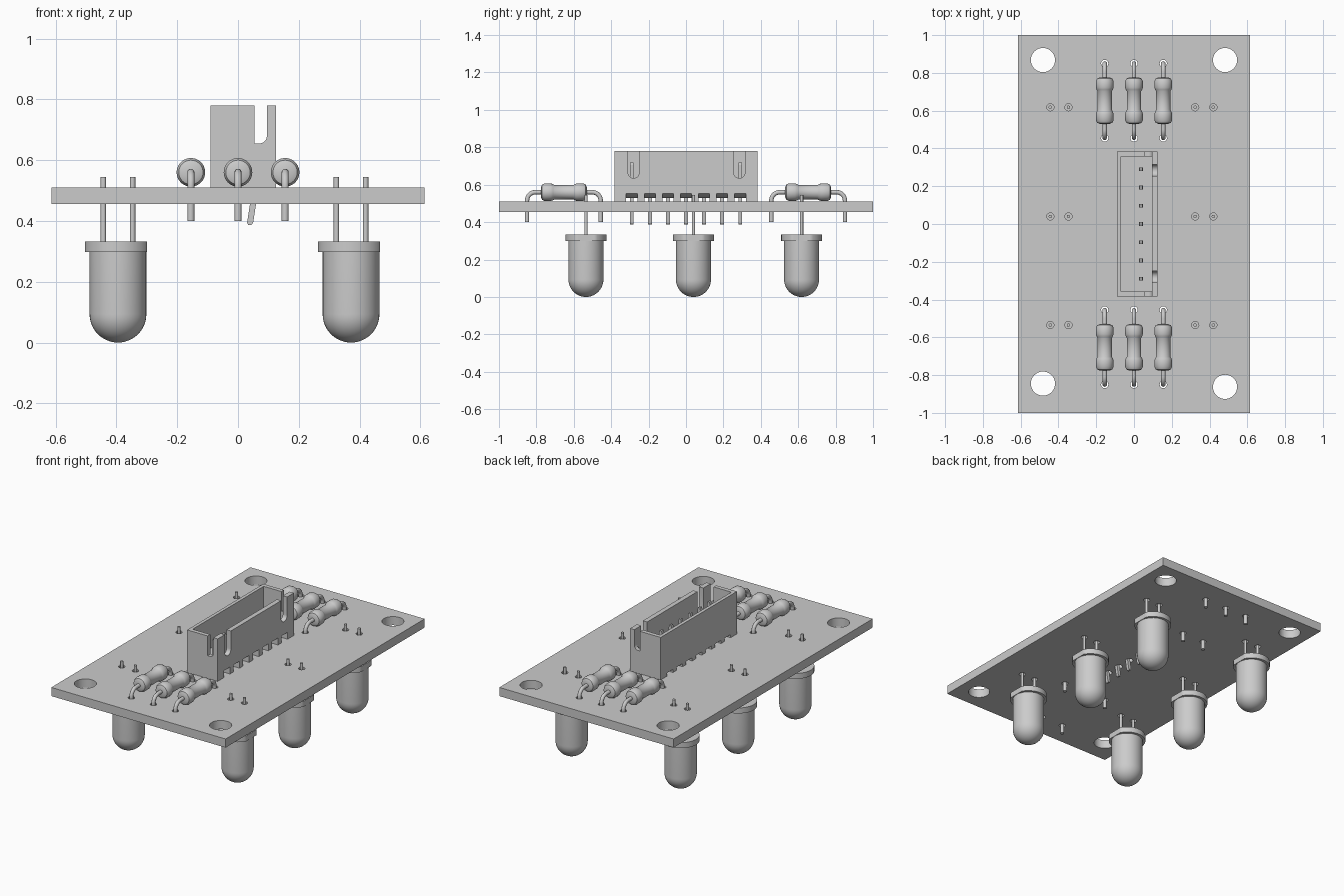
import bpy, bmesh
from math import sin, cos, pi, radians
from mathutils import Matrix, Vector

cube = bpy.data.objects.get("Cube")
if cube:
    bpy.data.objects.remove(cube, do_unlink=True)

grey = bpy.data.materials.new("plain_grey")
grey.use_nodes = True
grey.diffuse_color = (0.6, 0.6, 0.6, 1)
grey.node_tree.nodes["Principled BSDF"].inputs["Base Color"].default_value = (0.6, 0.6, 0.6, 1)

BOARD_LOW, BOARD_TOP = 0.455, 0.51


def activate(ob):
    bpy.ops.object.select_all(action='DESELECT')
    ob.select_set(True)
    bpy.context.view_layer.objects.active = ob


def smooth_by_angle(ob):
    activate(ob)
    bpy.ops.object.shade_smooth_by_angle(angle=radians(35))


def finish(name, bm, smooth=False):
    bmesh.ops.recalc_face_normals(bm, faces=bm.faces)
    mesh = bpy.data.meshes.new(name)
    bm.to_mesh(mesh)
    bm.free()
    mesh.materials.append(grey)
    ob = bpy.data.objects.new(name, mesh)
    bpy.context.collection.objects.link(ob)
    if smooth:
        smooth_by_angle(ob)
    return ob


def add_box(bm, x, y, z):
    size = Vector((x[1] - x[0], y[1] - y[0], z[1] - z[0]))
    mid = Vector((sum(x), sum(y), sum(z))) / 2
    bmesh.ops.create_cube(bm, size=1, matrix=Matrix.Translation(mid) @ Matrix.Diagonal(size).to_4x4())


def add_rod(bm, x, y, z, r, sides=20):
    bmesh.ops.create_cone(bm, cap_ends=True, segments=sides, radius1=r, radius2=r, depth=z[1] - z[0],
                          matrix=Matrix.Translation((x, y, sum(z) / 2)))


def add_prism(bm, points, depth):
    """Closed outline of 3D points, pushed along a depth vector."""
    face = bm.faces.new([bm.verts.new(p) for p in points])
    out = bmesh.ops.extrude_face_region(bm, geom=[face])
    bmesh.ops.translate(bm, vec=depth, verts=[v for v in out["geom"] if isinstance(v, bmesh.types.BMVert)])


def add_lathe(bm, profile, matrix, steps=40):
    verts = [bm.verts.new((r, 0, z)) for r, z in profile]
    edges = [bm.edges.new(pair) for pair in zip(verts, verts[1:])]
    bmesh.ops.spin(bm, geom=verts + edges, cent=(0, 0, 0), axis=(0, 0, 1), angle=2 * pi, steps=steps)
    bmesh.ops.remove_doubles(bm, verts=bm.verts, dist=0.0001)
    bmesh.ops.transform(bm, matrix=matrix, verts=bm.verts)


def cut(ob, bm):
    cutter = finish("cutter", bm)
    cutter.hide_render = True
    mod = ob.modifiers.new("cut", 'BOOLEAN')
    mod.operation, mod.solver, mod.object = 'DIFFERENCE', 'EXACT', cutter
    activate(ob)
    bpy.ops.object.modifier_apply(modifier=mod.name)
    bpy.data.objects.remove(cutter, do_unlink=True)


led_x = (-0.395, 0.372)
led_y = (-0.535, 0.04, 0.618)
resistor_x = (-0.155, 0, 0.155)
pin_x = 0.037
pin_y = [0.0965 * i for i in range(-3, 4)]

# Circuit board with mounting holes and lead holes
bm = bmesh.new()
add_box(bm, (-0.613, 0.613), (-1, 1), (BOARD_LOW, BOARD_TOP))
board = finish("circuit_board", bm)
bm = bmesh.new()
through = (0.4, 0.6)
for x, y in ((-0.482, 0.868), (0.482, 0.868), (-0.482, -0.845), (0.482, -0.862)):
    add_rod(bm, x, y, through, 0.064, 40)
for x in led_x:
    for y in led_y:
        for dx in (-0.048, 0.048):
            add_rod(bm, x + dx, y, through, 0.019)
for x in resistor_x:
    for y in (-0.85, -0.455, 0.455, 0.85):
        add_rod(bm, x, y, through, 0.019)
for y in pin_y:
    add_rod(bm, pin_x, y, through, 0.022)
cut(board, bm)
smooth_by_angle(board)

# Lamps hanging below the board: domed body, flange with one flat, two legs
R = 0.0935
dome = [(R * sin(a), R - R * cos(a)) for a in [pi / 2 * i / 12 for i in range(13)]]
for x in led_x:
    for y in led_y:
        bm = bmesh.new()
        add_lathe(bm, dome + [(R, 0.305), (0, 0.305)], Matrix.Translation((x, y, 0)))
        finish("lamp_body", bm, True)
        bm = bmesh.new()
        add_rod(bm, 0, 0, (0.298, 0.333), 0.109, 64)
        for v in bm.verts:
            v.co.x = min(v.co.x, 0.096)
        bmesh.ops.translate(bm, vec=(x, y, 0), verts=bm.verts)
        finish("lamp_flange", bm, True)
        bm = bmesh.new()
        for dx in (-0.048, 0.048):
            add_rod(bm, x + dx, y, (0.325, 0.545), 0.009, 16)
        finish("lamp_legs", bm, True)

# Resistors: dumbbell body and a bent wire lead
AXIS = 0.56
half = [(0, -0.123), (0.026, -0.123), (0.04, -0.117), (0.047, -0.103), (0.047, -0.07),
        (0.043, -0.058), (0.038, -0.05)]
body = half + [(r, -z) for r, z in reversed(half)]
bend = 0.045
arc = [pi / 2 * i / 8 for i in range(9)]
near = -0.197
path = [(near, 0.4)] + [(near + bend - bend * cos(a), AXIS - bend + bend * sin(a)) for a in arc]
path += [(-y, z) for y, z in reversed(path)]
for x in resistor_x:
    for y in (-0.653, 0.653):
        bm = bmesh.new()
        add_lathe(bm, body, Matrix.Translation((x, y, AXIS)) @ Matrix.Rotation(pi / 2, 4, 'X'))
        finish("resistor_body", bm, True)
        curve = bpy.data.curves.new("resistor_lead", 'CURVE')
        curve.dimensions = '3D'
        curve.bevel_depth = 0.0118
        curve.bevel_resolution = 4
        curve.use_fill_caps = True
        spline = curve.splines.new('POLY')
        spline.points.add(len(path) - 1)
        for point, (py, pz) in zip(spline.points, path):
            point.co = (x, y + py, pz, 1)
        curve.materials.append(grey)
        lead = bpy.data.objects.new("resistor_lead", curve)
        bpy.context.collection.objects.link(lead)
        activate(lead)
        bpy.ops.object.convert(target='MESH')
        smooth_by_angle(bpy.context.object)

# Connector shell
bm = bmesh.new()
add_box(bm, (-0.09, 0.125), (-0.383, 0.383), (BOARD_TOP, 0.78))
shell = finish("connector_shell", bm)
# Open cavity
bm = bmesh.new()
add_box(bm, (-0.069, 0.095), (-0.357, 0.357), (0.59, 0.9))
cut(shell, bm)
# Notch through both end walls, rounded at its outer lower corner
bm = bmesh.new()
corner = [(0.07 + 0.025 * sin(a), -0.5, 0.68 - 0.025 * cos(a)) for a in arc]
add_prism(bm, [(0.055, -0.5, 0.9), (0.055, -0.5, 0.655)] + corner + [(0.095, -0.5, 0.9)], (0, 1, 0))
cut(shell, bm)
# Round-bottomed slots in the long side wall
bm = bmesh.new()
for y in (-0.28, 0.285):
    bottom = [(0.085, y + 0.03 * cos(a), 0.665 + 0.03 * sin(a)) for a in [pi + pi * i / 12 for i in range(13)]]
    add_prism(bm, bottom + [(0.085, y + 0.03, 0.9), (0.085, y - 0.03, 0.9)], (0.1, 0, 0))
cut(shell, bm)
# Channels under the shell that ramp up to the long side wall
bm = bmesh.new()
for y in pin_y:
    profile = [(-0.2, 0.5), (0.2, 0.5), (0.2, 0.554), (0.125, 0.554), (0.09, 0.53), (-0.2, 0.53)]
    add_prism(bm, [(x, y - 0.03, z) for x, z in profile], (0, 0.06, 0))
cut(shell, bm)
smooth_by_angle(shell)

# Kinked square connector pins
spine = [(0, 0.72, 0.006), (0, 0.705, 0.01), (0, 0.51, 0.01), (0.013, 0.46, 0.01), (0.003, 0.395, 0.01),
         (0.002, 0.386, 0.005)]
outline = [(pin_x + dx - w, z) for dx, z, w in spine] + [(pin_x + dx + w, z) for dx, z, w in reversed(spine)]
for y in pin_y:
    bm = bmesh.new()
    add_prism(bm, [(x, y - 0.01, z) for x, z in outline], (0, 0.02, 0))
    finish("connector_pin", bm)
